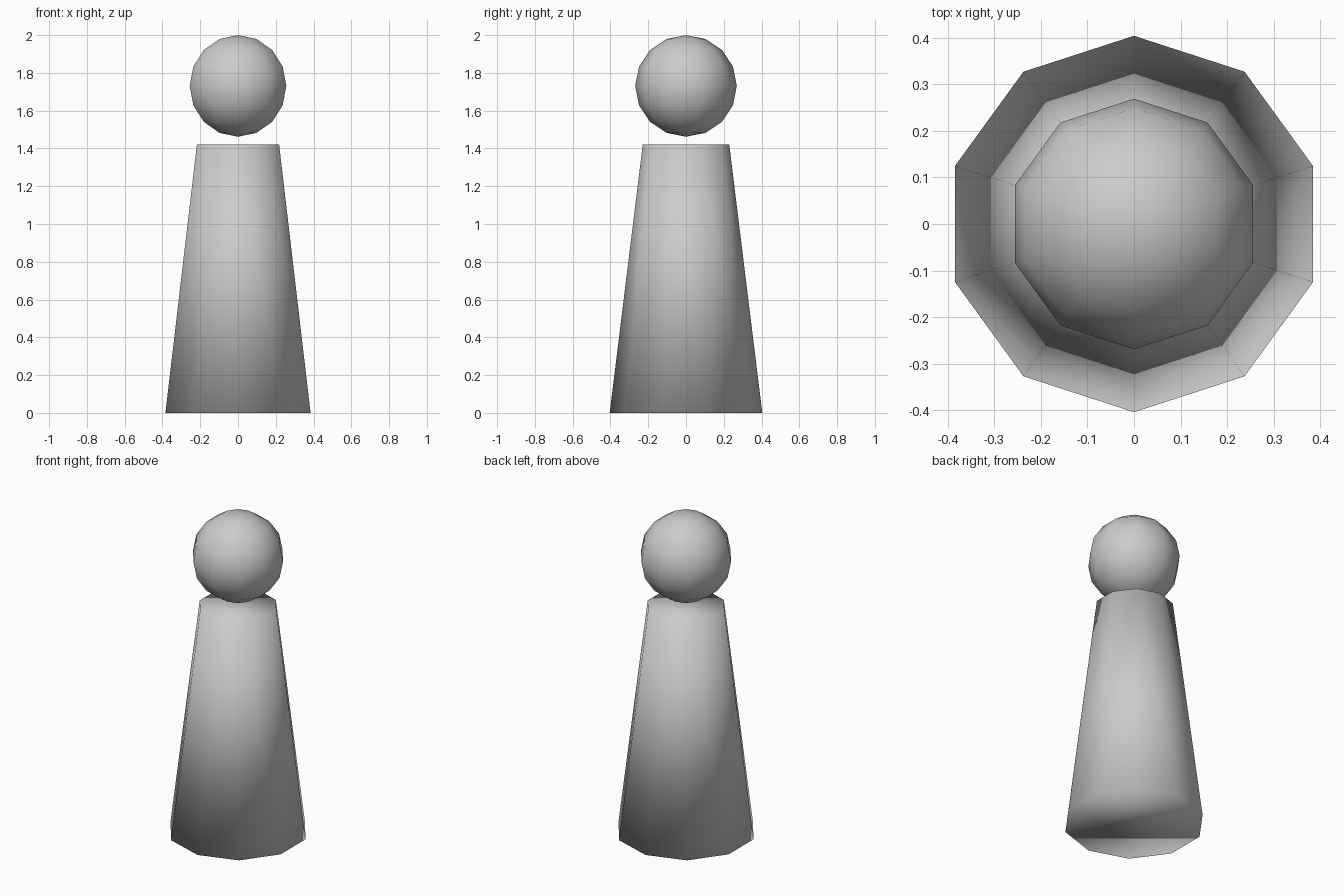
import bpy

if "Cube" in bpy.data.objects:
    bpy.data.objects.remove(bpy.data.objects["Cube"])

SIDES = 10
BODY_HEIGHT = 1.42
HEAD_RADIUS = 0.269


def finish(name):
    obj = bpy.context.object
    obj.name = name
    bpy.ops.object.shade_smooth()
    return obj


# Tapered body, capped at both ends and smooth all over
bpy.ops.mesh.primitive_cone_add(
    vertices=SIDES, radius1=0.404, radius2=0.229, depth=BODY_HEIGHT,
    end_fill_type='NGON', location=(0, 0, BODY_HEIGHT / 2))
finish("body")

# Round head floating just above the body
bpy.ops.mesh.primitive_uv_sphere_add(
    segments=SIDES, ring_count=8, radius=HEAD_RADIUS,
    location=(0, 0, 2 - HEAD_RADIUS))
finish("head")
